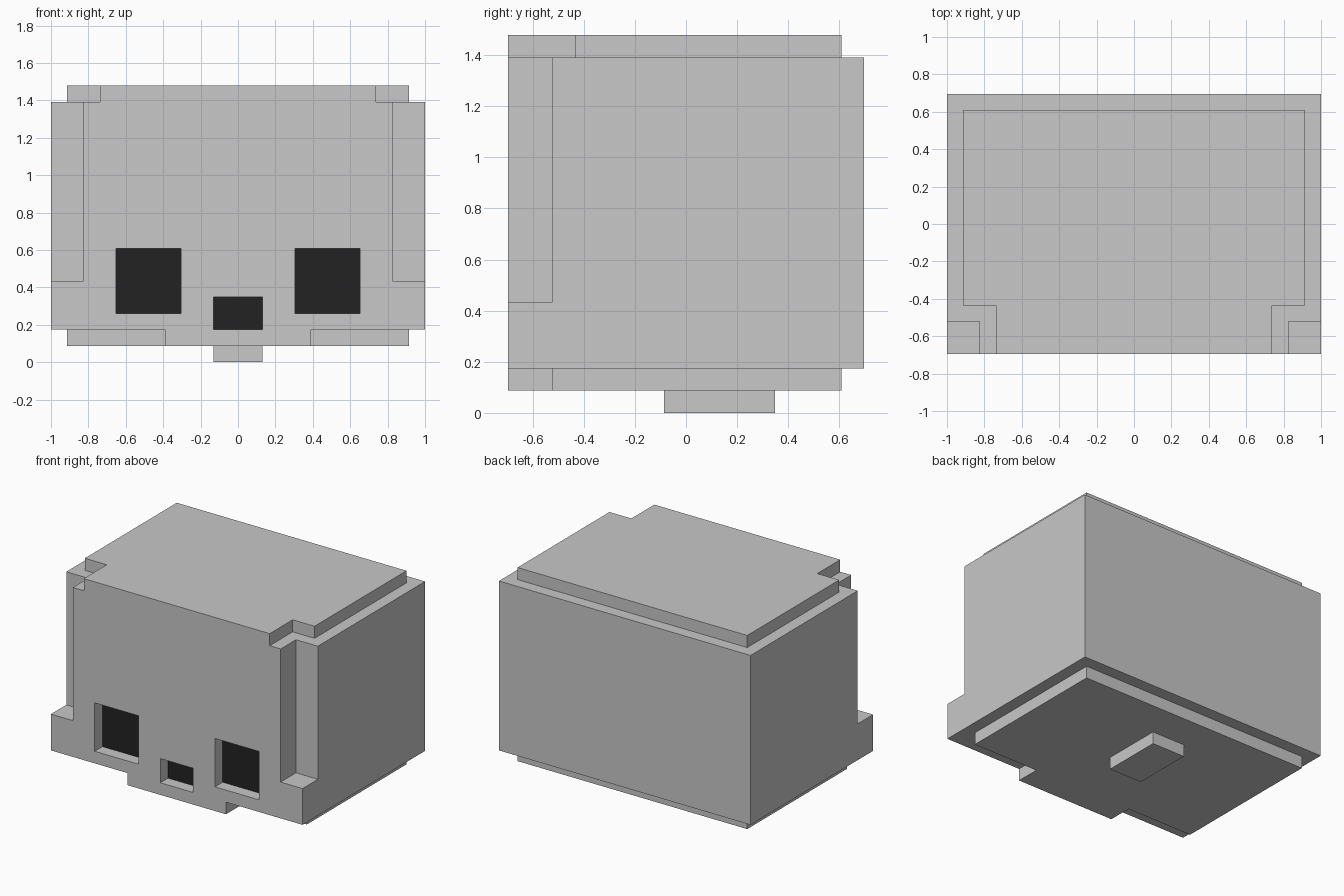
import bpy, bmesh

if "Cube" in bpy.data.objects:
    bpy.data.objects.remove(bpy.data.objects["Cube"])

U = 2 / 23  # one block unit; all sizes below are in units


def material(name, value):
    m = bpy.data.materials.new(name)
    m.diffuse_color = (value, value, value, 1)
    m.use_nodes = True
    m.node_tree.nodes["Principled BSDF"].inputs["Base Color"].default_value = m.diffuse_color
    return m


grey = material("light grey", 0.578)
black = material("near black", 0.016)


def finish(name, bm):
    """Turn a bmesh in block units into a scene object."""
    bmesh.ops.scale(bm, vec=(U, U, U), verts=bm.verts)
    bmesh.ops.recalc_face_normals(bm, faces=bm.faces)
    me = bpy.data.meshes.new(name)
    bm.to_mesh(me)
    bm.free()
    me.materials.append(grey)
    ob = bpy.data.objects.new(name, me)
    bpy.context.collection.objects.link(ob)
    return ob


def add_box(bm, x0, x1, y0, y1, z0, z1):
    vs = bmesh.ops.create_cube(bm, size=1)["verts"]
    for v in vs:
        v.co.x = x1 if v.co.x > 0 else x0
        v.co.y = y1 if v.co.y > 0 else y0
        v.co.z = z1 if v.co.z > 0 else z0


def box(name, *size):
    bm = bmesh.new()
    add_box(bm, *size)
    return finish(name, bm)


def slab(name, half, z0, z1):
    """Extrude a mirrored half outline (right side, front to back)."""
    bm = bmesh.new()
    outline = half + [(-x, y) for x, y in reversed(half)]
    face = bm.faces.new([bm.verts.new((x, y, z0)) for x, y in outline])
    top = bmesh.ops.extrude_face_region(bm, geom=[face])["geom"]
    verts = [g for g in top if isinstance(g, bmesh.types.BMVert)]
    bmesh.ops.translate(bm, vec=(0, 0, z1 - z0), verts=verts)
    return finish(name, bm)


# Main block of the head
head = box("head", -11.5, 11.5, -8, 8, 2, 16)

# Cutter: front corner notches, eye sockets and nose hole
bm = bmesh.new()
for s in (-1, 1):
    add_box(bm, *sorted((s * 9.5, s * 13)), -10, -6, 5, 18)
    add_box(bm, *sorted((s * 3.5, s * 7.5)), -10, -7, 3, 7)
add_box(bm, -1.5, 1.5, -10, -7, 1, 4)
cutter = finish("cutter", bm)
cutter.hide_render = True

mod = head.modifiers.new("cut", "BOOLEAN")
mod.operation = "DIFFERENCE"
mod.solver = "EXACT"
mod.object = cutter
bpy.context.view_layer.objects.active = head
bpy.ops.object.modifier_apply(modifier=mod.name)
bpy.data.objects.remove(cutter)

# The backs of the eye sockets and nose hole are black
head.data.materials.clear()
head.data.materials.append(grey)
head.data.materials.append(black)
for p in head.data.polygons:
    in_socket = abs(p.center.y + 7 * U) < 0.01 and p.normal.y < -0.9
    p.material_index = 1 if in_socket else 0

# Stepped crown, jaw plate and the peg underneath
slab("crown", [(8.5, -8), (8.5, -5), (10.5, -5), (10.5, 7)], 16, 17)
slab("jaw", [(4.5, -8), (4.5, -6), (10.5, -6), (10.5, 7)], 1, 2)
box("neck_peg", -1.5, 1.5, -1, 4, 0, 1)
